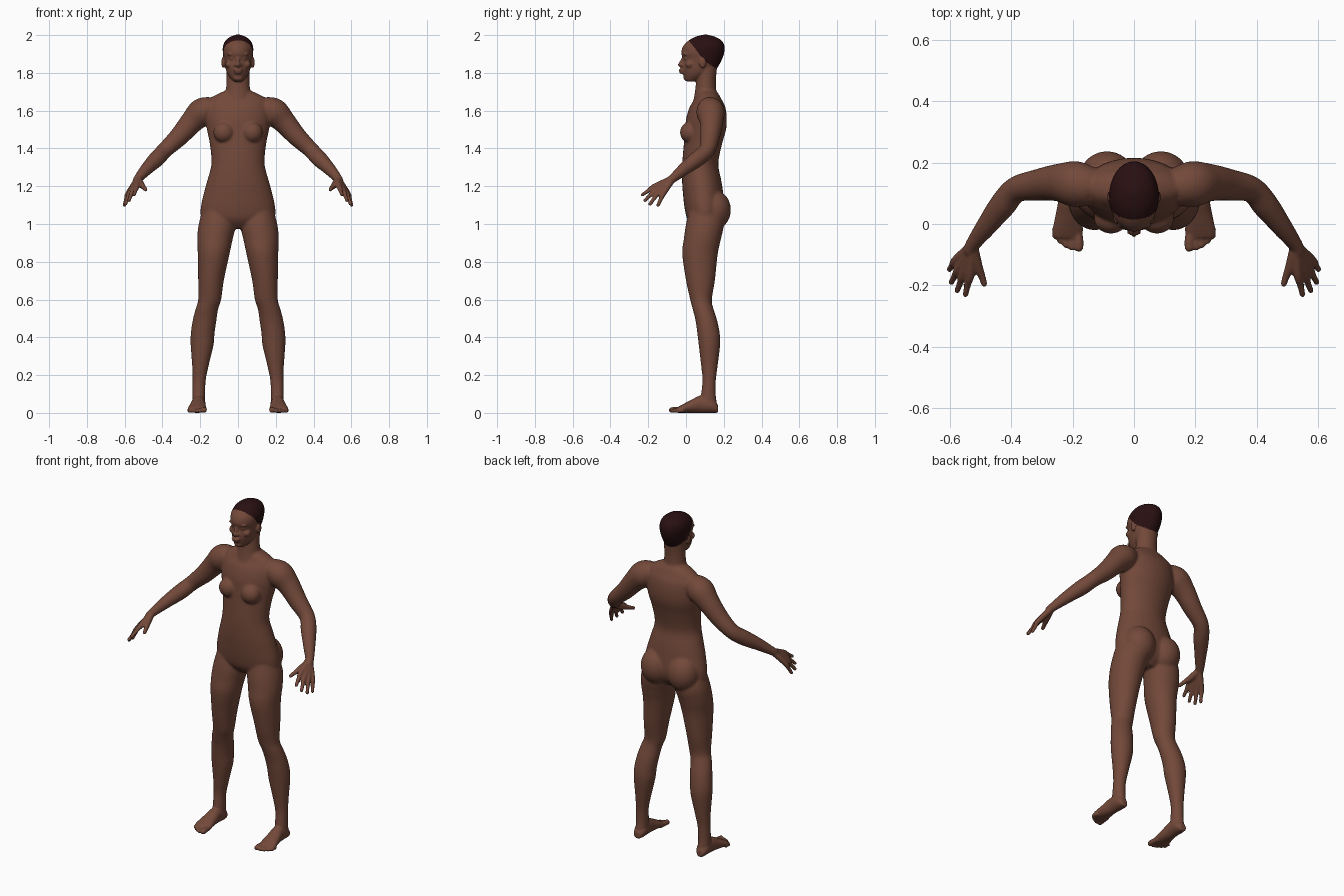
import bpy, bmesh, math
from mathutils import Vector, Matrix

cube = bpy.data.objects.get("Cube")
if cube:
    bpy.data.objects.remove(cube)

SIDES = 32
bm = bmesh.new()


def spline(keys, steps=5):
    """Catmull-Rom samples through key tuples of any length."""
    out = []
    for i in range(len(keys) - 1):
        a, b, c, d = (keys[max(0, min(len(keys) - 1, i + k))] for k in (-1, 0, 1, 2))
        for s in range(steps):
            t = s / steps
            out.append([q + 0.5 * t * (r - p + t * (2 * p - 5 * q + 4 * r - e + t * (3 * (q - r) + e - p)))
                        for p, q, r, e in zip(a, b, c, d)])
    out.append(list(keys[-1]))
    return out


def skin_rings(rings):
    """Closed surface through rings of points."""
    rows = [[bm.verts.new(p) for p in ring] for ring in rings]
    for a, b in zip(rows, rows[1:]):
        for i in range(SIDES):
            j = (i + 1) % SIDES
            bm.faces.new((a[i], a[j], b[j], b[i]))
    bm.faces.new(rows[0][::-1])
    bm.faces.new(rows[-1])


def circle():
    return [(math.cos(2 * math.pi * i / SIDES), math.sin(2 * math.pi * i / SIDES)) for i in range(SIDES)]


def upright(keys):
    """Loft along z; keys are height, centre x, half width, front y, back y."""
    skin_rings([[(cx + rx * c, (f + b) / 2 + (b - f) / 2 * s, z) for c, s in circle()]
                for z, cx, rx, f, b in spline(keys)])


def lengthwise(keys):
    """Loft along y; keys are y, centre x, half width, half height, resting on the ground."""
    skin_rings([[(cx + rx * c, y, rz + rz * s) for c, s in circle()]
                for y, cx, rx, rz in spline(keys)])


def tube(keys):
    """Round limb through keys of x, y, z, radius, with rounded tip."""
    pts = spline(keys)
    rings = []
    for i, p in enumerate(pts):
        a, b = pts[max(0, i - 1)], pts[min(len(pts) - 1, i + 1)]
        q = (Vector(b[:3]) - Vector(a[:3])).to_track_quat('Z', 'Y')
        rings.append([Vector(p[:3]) + q @ Vector((c, s, 0)) * p[3] for c, s in circle()])
    skin_rings(rings)
    blob(keys[-1][:3], [keys[-1][3]] * 3)


def blob(centre, radii):
    m = Matrix.Translation(centre) @ Matrix.Diagonal((*radii, 1))
    bmesh.ops.create_uvsphere(bm, u_segments=24, v_segments=16, radius=1, matrix=m)


# Leg
upright([(1.08, .105, .08, .02, .18), (1.0, .11, .098, 0, .2), (.92, .122, .094, -.012, .185),
         (.84, .129, .084, -.02, .168), (.7, .143, .068, 0, .153), (.6, .15, .061, .022, .137),
         (.55, .165, .06, .035, .146), (.49, .177, .063, .05, .165), (.42, .187, .063, .06, .179),
         (.36, .19, .061, .067, .181), (.25, .199, .044, .08, .168), (.17, .206, .035, .087, .158),
         (.1, .208, .034, .08, .157), (.04, .208, .035, .07, .165)])

# Foot and toes
lengthwise([(.17, .21, .02, .02), (.14, .208, .036, .038), (.08, .21, .037, .046),
            (.03, .213, .043, .035), (-.02, .216, .05, .022), (-.045, .218, .046, .015)])
for x, tip, r in [(.18, -.076, .015), (.203, -.076, .0115), (.222, -.068, .011),
                  (.24, -.055, .0105), (.256, -.04, .0105)]:
    tube([(x + .005, -.01, r + .002, r), (x, tip + .02, r + .002, r), (x, tip, r, r)])

# Arm
tube([(.13, .12, 1.615, .06), (.19, .13, 1.592, .075), (.245, .135, 1.54, .062),
      (.31, .128, 1.465, .052), (.385, .112, 1.393, .043), (.43, .06, 1.345, .043),
      (.48, -.005, 1.295, .034), (.525, -.065, 1.245, .024), (.535, -.085, 1.23, .022)])

# Palm, fingers and thumb
wrist = (.527, -.07, 1.24, .018)
for knuckle, tip in [((.535, -.165, 1.2), (.55, -.23, 1.155)), ((.555, -.16, 1.182), (.577, -.217, 1.125)),
                     ((.572, -.145, 1.168), (.596, -.19, 1.106)), ((.583, -.12, 1.16), (.602, -.148, 1.1))]:
    middle = tuple((a + b) / 2 for a, b in zip(knuckle, tip))
    tube([wrist, (*knuckle, .0145), (*middle, .011), (*tip, .0095)])
tube([wrist, (.515, -.125, 1.212, .018), (.497, -.17, 1.192, .012), (.489, -.195, 1.182, .0105)])

# Chest, seat, and paired face features
blob((.075, .018, 1.485), (.056, .05, .055))
blob((.088, .148, 1.075), (.092, .09, .105))
blob((.032, .003, 1.877), (.014, .013, .009))
blob((.03, -.003, 1.899), (.028, .013, .008))
blob((.013, -.021, 1.841), (.009, .01, .008))
blob((.045, .02, 1.845), (.023, .024, .02))
blob((.079, .088, 1.855), (.009, .019, .03))

# Mirror every paired part to the other side
copy = bmesh.ops.duplicate(bm, geom=bm.verts[:] + bm.edges[:] + bm.faces[:])["geom"]
for v in copy:
    if isinstance(v, bmesh.types.BMVert):
        v.co.x *= -1
bmesh.ops.reverse_faces(bm, faces=[f for f in copy if isinstance(f, bmesh.types.BMFace)])

# Torso
upright([(.975, 0, .06, .05, .15), (1.02, 0, .18, .01, .19), (1.08, 0, .198, -.007, .205),
         (1.18, 0, .177, -.018, .195), (1.24, 0, .16, -.021, .185), (1.32, 0, .141, -.02, .171),
         (1.42, 0, .149, -.012, .19), (1.5, 0, .165, -.005, .212), (1.56, 0, .172, .001, .216),
         (1.62, 0, .168, .02, .208), (1.66, 0, .152, .045, .188), (1.685, 0, .115, .055, .175),
         (1.705, 0, .07, .06, .16)])

# Neck
upright([(1.62, 0, .09, .03, .19), (1.68, 0, .069, .044, .165), (1.75, 0, .061, .053, .158),
         (1.84, 0, .06, .06, .165)])

# Head
upright([(1.755, 0, .025, .002, .05), (1.775, 0, .043, -.01, .095), (1.8, 0, .058, -.018, .14),
         (1.83, 0, .067, -.021, .168), (1.87, 0, .074, -.015, .19), (1.905, 0, .08, -.025, .202),
         (1.94, 0, .08, -.016, .204), (1.97, 0, .067, .012, .19), (1.99, 0, .043, .047, .157),
         (2.002, 0, .012, .09, .115)])

# Nose, lips and chin
tube([(0, -.012, 1.89, .007), (0, -.022, 1.865, .008), (0, -.032, 1.843, .011)])
blob((0, -.025, 1.815), (.025, .014, .007))
blob((0, -.023, 1.802), (.021, .013, .007))
blob((0, .003, 1.773), (.026, .016, .016))

mesh = bpy.data.meshes.new("body")
bm.to_mesh(mesh)
bm.free()
body = bpy.data.objects.new("body", mesh)
bpy.context.collection.objects.link(body)
bpy.ops.object.select_all(action='DESELECT')
body.select_set(True)
bpy.context.view_layer.objects.active = body


def apply(kind, **settings):
    mod = body.modifiers.new(kind.lower(), kind)
    for key, value in settings.items():
        setattr(mod, key, value)
    bpy.ops.object.modifier_apply(modifier=mod.name)


# Fuse the parts into one skin, then blend the large joints more softly than hands, feet and face
apply('REMESH', mode='VOXEL', voxel_size=.0052)
group = body.vertex_groups.new(name="soft_joints")
group.add([v.index for v in body.data.vertices
           if .15 < v.co.z < 1.73 and abs(v.co.x) < .45], 1, 'REPLACE')
apply('SMOOTH', factor=.5, iterations=16, vertex_group=group.name)
apply('SMOOTH', factor=.5, iterations=3)


def material(name, rgb):
    mat = bpy.data.materials.new(name)
    mat.use_nodes = True
    mat.diffuse_color = (*rgb, 1)
    bsdf = mat.node_tree.nodes["Principled BSDF"]
    bsdf.inputs["Base Color"].default_value = (*rgb, 1)
    bsdf.inputs["Roughness"].default_value = .7
    body.data.materials.append(mat)


material("brown_skin", (.17, .066, .042))
material("dark_hair", (.022, .005, .006))

# Short hair: faces above a hairline that slopes from forehead to nape
for face in body.data.polygons:
    x, y, z = face.center
    slope = 1.3 if y < .1 else .65
    hairline = 1.861 - slope * (y - .1)
    face.material_index = int(z > max(hairline, 1.815) and abs(x) < .083)

bpy.ops.object.shade_smooth()
